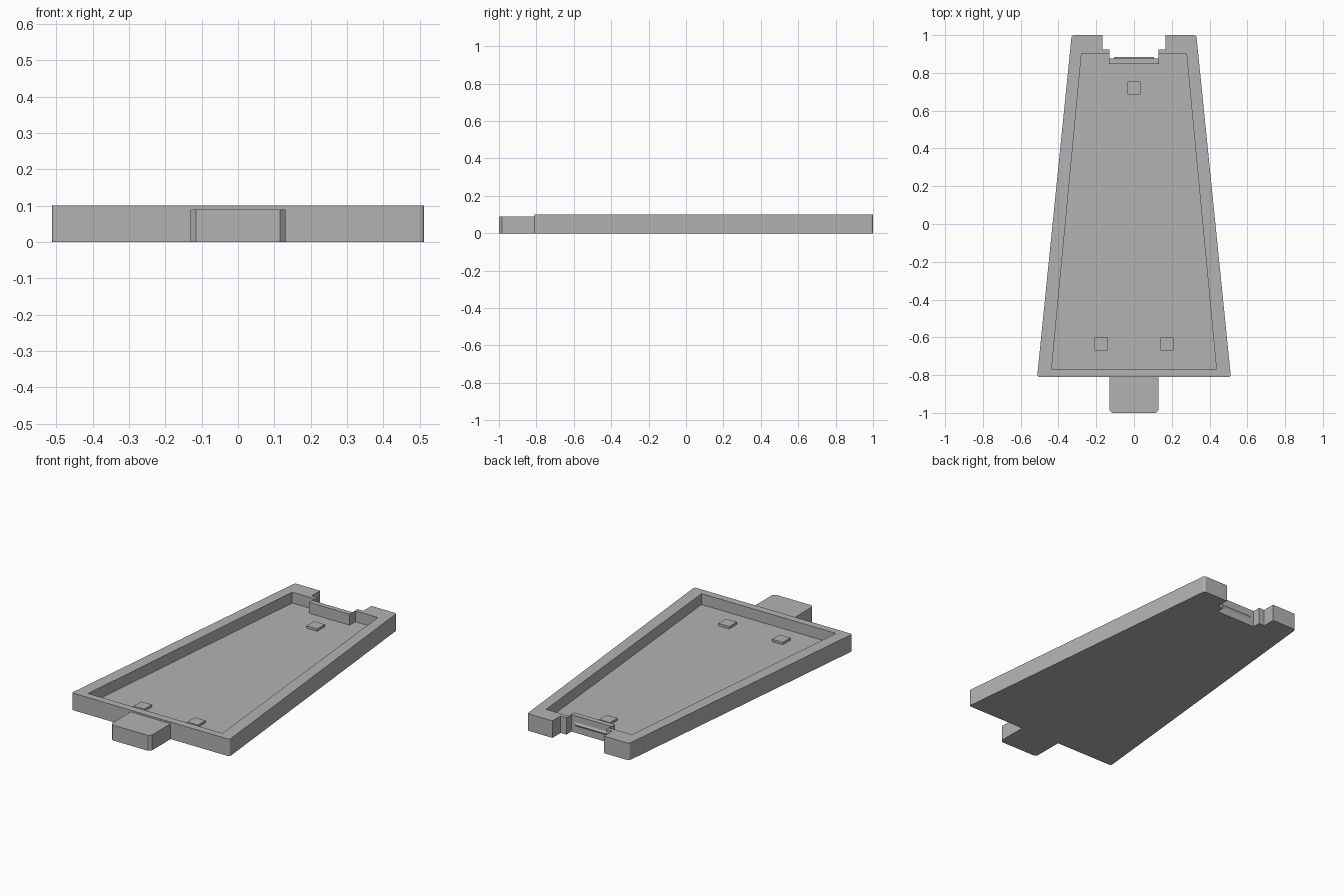
import bpy, bmesh

cube = bpy.data.objects.get("Cube")
if cube:
    bpy.data.objects.remove(cube, do_unlink=True)

gray = bpy.data.materials.new("plain gray")
gray.use_nodes = True
color = (0.45, 0.45, 0.45, 1)
gray.diffuse_color = color
gray.node_tree.nodes["Principled BSDF"].inputs["Base Color"].default_value = color

HEIGHT, FLOOR = 0.1, 0.036


def finish(name, bm):
    bmesh.ops.recalc_face_normals(bm, faces=bm.faces)
    mesh = bpy.data.meshes.new(name)
    bm.to_mesh(mesh)
    bm.free()
    mesh.materials.append(gray)
    obj = bpy.data.objects.new(name, mesh)
    bpy.context.collection.objects.link(obj)
    return obj


def mirrored(half):
    """Close a right-hand half outline across x = 0."""
    return half + [(-x, y) for x, y in reversed(half)]


def ring(bm, outline, z):
    return [bm.verts.new((x, y, z)) for x, y in outline]


def walls(bm, low, high):
    n = len(low)
    for i in range(n):
        j = (i + 1) % n
        bm.faces.new((low[i], low[j], high[j], high[i]))


def loop_edges(bm, verts):
    return [bm.edges.get((v, verts[i - 1])) for i, v in enumerate(verts)]


def box(name, x, y, z0, z1, size):
    bm = bmesh.new()
    h = size / 2
    outline = [(x - h, y - h), (x + h, y - h), (x + h, y + h), (x - h, y + h)]
    low, high = ring(bm, outline, z0), ring(bm, outline, z1)
    walls(bm, low, high)
    bm.faces.new(low)
    bm.faces.new(high)
    return finish(name, bm)


# Tapered tray: notched outline with a sunken pocket
outer = mirrored([(0.513, -0.81), (0.33, 1), (0.167, 1), (0.167, 0.924),
                  (0.13, 0.924), (0.13, 0.877)])
inner = mirrored([(0.436, -0.767), (0.278, 0.9), (0.132, 0.9), (0.132, 0.847)])
bm = bmesh.new()
bottom, top = ring(bm, outer, 0), ring(bm, outer, HEIGHT)
floor, lip = ring(bm, inner, FLOOR), ring(bm, inner, HEIGHT)
walls(bm, bottom, top)
walls(bm, floor, lip)
bm.faces.new(bottom)
bm.faces.new(floor)
bmesh.ops.triangle_fill(bm, use_beauty=True,
                        edges=loop_edges(bm, top) + loop_edges(bm, lip))
bmesh.ops.recalc_face_normals(bm, faces=bm.faces)
corners = [bm.edges.get((bottom[i], top[i])) for i in (0, 1, -2, -1)]
bmesh.ops.bevel(bm, geom=corners, offset=0.012, segments=3, profile=0.5,
                affect='EDGES')
finish("tray", bm)

# Front connector tab with clipped corners
tab = mirrored([(0.115, -1), (0.13, -0.985), (0.13, -0.81)])
bm = bmesh.new()
low, high = ring(bm, tab, 0), ring(bm, tab, 0.09)
walls(bm, low, high)
bm.faces.new(low)
bm.faces.new(high)
finish("connector_tab", bm)

# Small snap ridge on the wall of the rear notch
bm = bmesh.new()
ends = [[bm.verts.new((x, y, z)) for y, z in
         ((0.876, 0.036), (0.884, 0.05), (0.876, 0.064))] for x in (-0.105, 0.105)]
walls(bm, *ends)
for end in ends:
    bm.faces.new(end)
finish("snap_ridge", bm)

# Locating pads on the pocket floor
for name, x, y in (("rear_pad", 0, 0.72), ("left_front_pad", 0.174, -0.635),
                   ("right_front_pad", -0.174, -0.635)):
    box(name, x, y, FLOOR, FLOOR + 0.014, 0.07)
